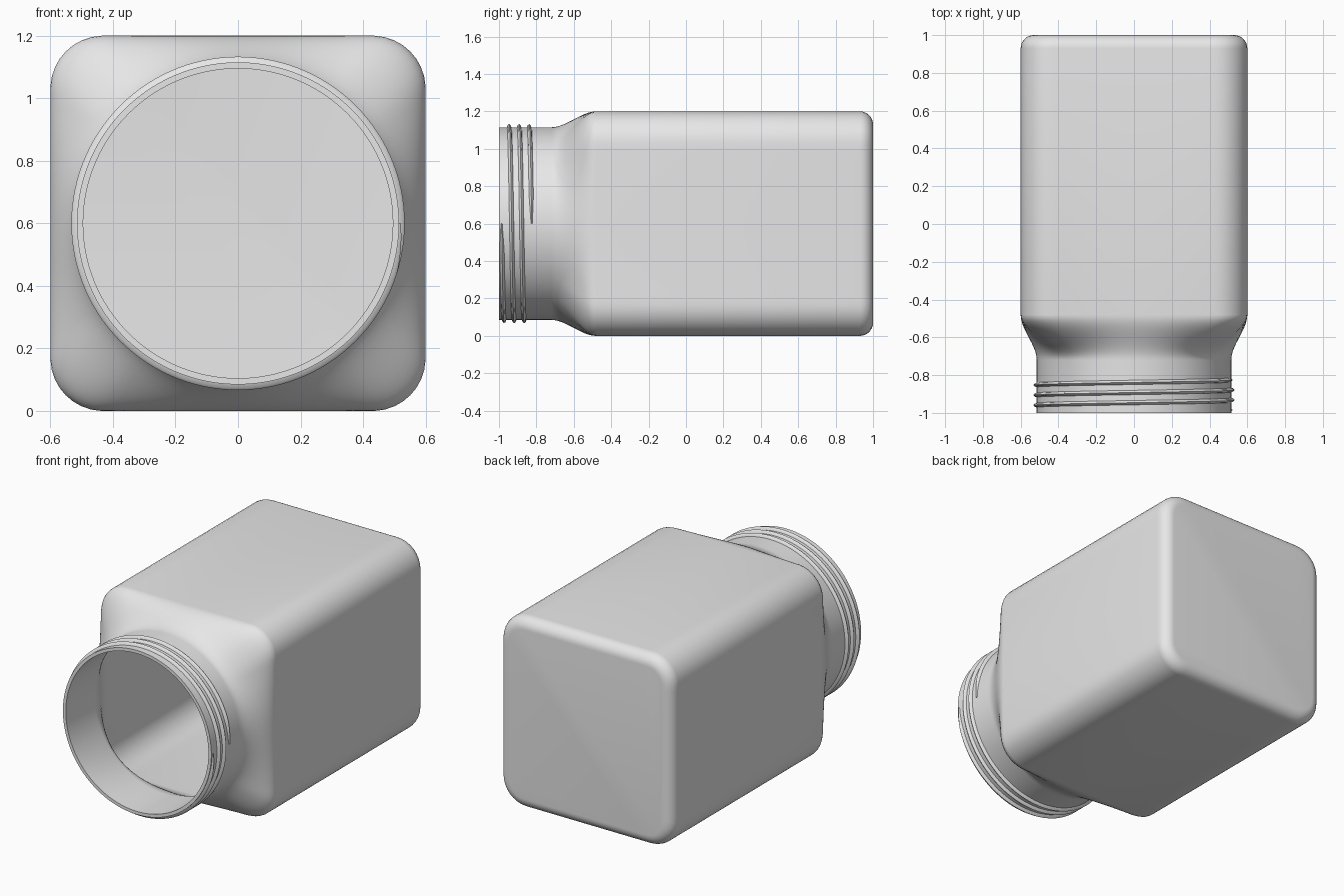
import bpy, bmesh, math

if "Cube" in bpy.data.objects:
    bpy.data.objects.remove(bpy.data.objects["Cube"])

SEG = 160            # points around every ring
MID_Z = 0.6          # height of the jar axis
HALF, CORNER = 0.6, 0.17
NECK_R, WALL = 0.515, 0.02
SHOULDER_Y0, SHOULDER_Y1 = -0.72, -0.48

plastic = bpy.data.materials.new("grey plastic")
plastic.diffuse_color = (0.8, 0.8, 0.8, 1)
plastic.use_nodes = True
plastic.node_tree.nodes["Principled BSDF"].inputs["Base Color"].default_value = plastic.diffuse_color


def square_radius(a, half, corner):
    """Distance from the axis to a rounded square in direction a."""
    c, s = abs(math.cos(a)), abs(math.sin(a))
    c, s = max(c, s), min(c, s)
    flat = half - corner
    if half * s / c <= flat:
        return half / c
    b = flat * (c + s)
    return b + math.sqrt(max(0, b * b - 2 * flat * flat + corner * corner))


def ring(y, t, inset, wall):
    """Ring blended from neck circle (t=0) to rounded square (t=1)."""
    pts = []
    for i in range(SEG):
        a = 2 * math.pi * i / SEG
        sq = square_radius(a, HALF - wall - inset, CORNER - wall - inset)
        r = (NECK_R - wall) * (1 - t) + sq * t
        pts.append((r * math.cos(a), y, MID_Z + r * math.sin(a)))
    return pts


def skin(wall):
    """Rings of one jar surface, from the mouth to the closed base."""
    rings = [ring(-1, 0, 0, wall)]
    for k in range(17):
        u = k / 16
        y = SHOULDER_Y0 + (SHOULDER_Y1 - SHOULDER_Y0) * u
        rings.append(ring(y, u * u * (3 - 2 * u), 0, wall))
    fillet = 0.07 - wall
    for k in range(9):
        a = math.pi / 2 * k / 8
        rings.append(ring(1 - wall - fillet + fillet * math.sin(a), 1,
                          fillet * (1 - math.cos(a)), wall))
    return rings


def loft(name, rings):
    """Bridge successive closed rings and cap both ends."""
    bm = bmesh.new()
    rows = [[bm.verts.new(p) for p in r] for r in rings]
    n = len(rows[0])
    for r0, r1 in zip(rows, rows[1:]):
        for i in range(n):
            j = (i + 1) % n
            bm.faces.new((r0[i], r0[j], r1[j], r1[i]))
    bm.faces.new(rows[0])
    bm.faces.new(rows[-1][::-1])
    bmesh.ops.recalc_face_normals(bm, faces=bm.faces)
    mesh = bpy.data.meshes.new(name)
    bm.to_mesh(mesh)
    bm.free()
    mesh.materials.append(plastic)
    obj = bpy.data.objects.new(name, mesh)
    bpy.context.collection.objects.link(obj)
    bpy.ops.object.select_all(action='DESELECT')
    obj.select_set(True)
    bpy.context.view_layer.objects.active = obj
    bpy.ops.object.shade_smooth_by_angle(angle=math.radians(35))
    return obj


# Hollow jar: outer skin from base to mouth, then inner skin back to its floor
loft("jar_body", skin(0)[::-1] + skin(WALL))

# Screw thread: a small ridge swept three turns down the neck
TURNS, STEPS = 3, 360
ridge = [(-0.004, -0.013), (0.011, -0.008), (0.018, 0), (0.011, 0.008), (-0.004, 0.013)]
sections = []
for k in range(STEPS + 1):
    a = 2 * math.pi * TURNS * k / STEPS
    y = -0.825 - 0.161 * k / STEPS
    taper = min(1, 0.3 + min(k, STEPS - k) / 8)
    sections.append([((NECK_R + h * taper) * math.cos(a), y + w * taper,
                      MID_Z + (NECK_R + h * taper) * math.sin(a)) for h, w in ridge])
loft("screw_thread", sections)
